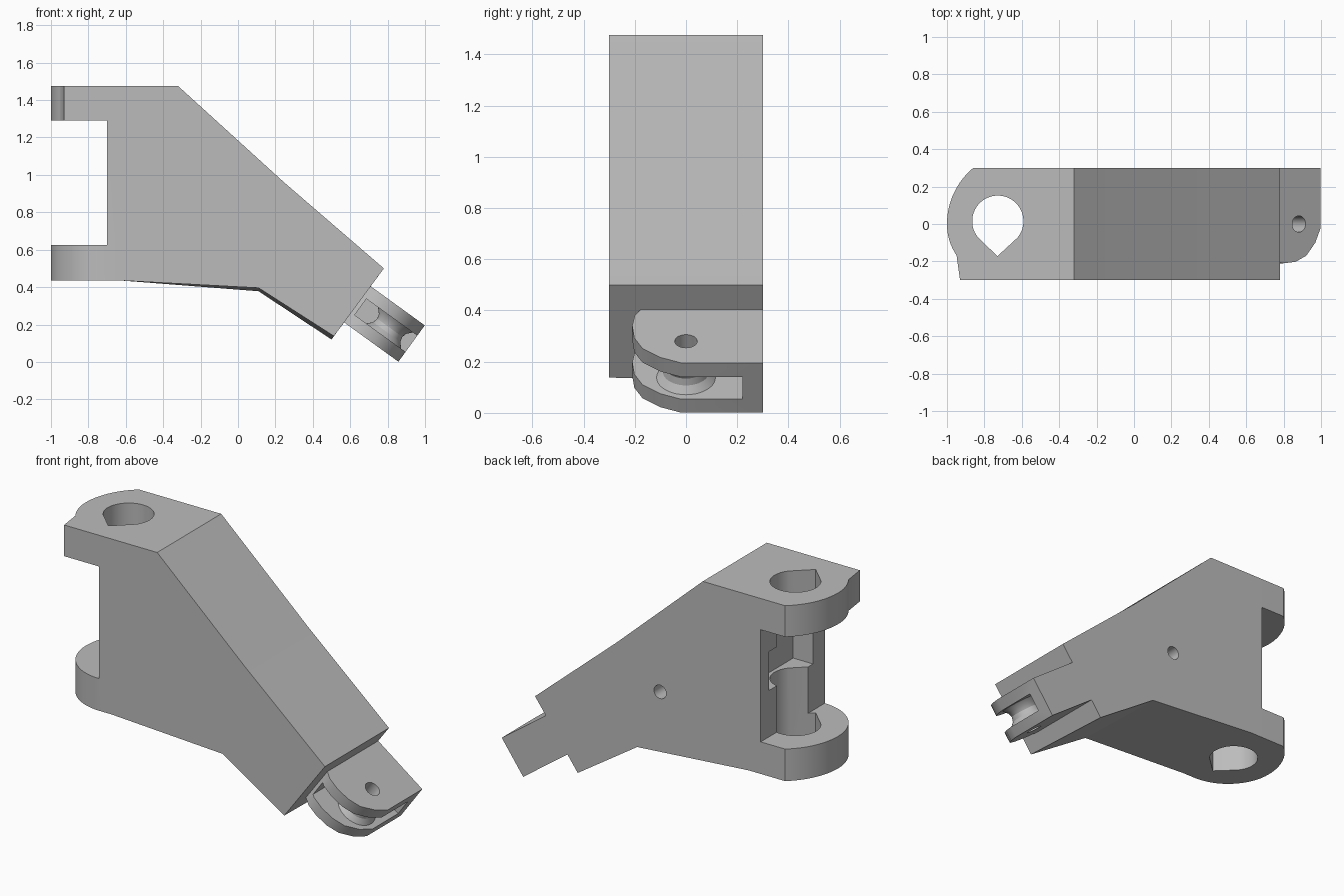
import bpy, bmesh, math
from mathutils import Matrix, Vector

cube = bpy.data.objects.get("Cube")
if cube:
    bpy.data.objects.remove(cube, do_unlink=True)

GREY = (0.5, 0.5, 0.5, 1)
mat = bpy.data.materials.new("plain grey")
mat.use_nodes = True
mat.diffuse_color = GREY
bsdf = next(n for n in mat.node_tree.nodes if n.type == "BSDF_PRINCIPLED")
bsdf.inputs["Base Color"].default_value = GREY


def finish(name, bm, matrix):
    """Turn a bmesh into an object, placed by the matrix."""
    bm.transform(matrix)
    bmesh.ops.recalc_face_normals(bm, faces=bm.faces)
    mesh = bpy.data.meshes.new(name)
    bm.to_mesh(mesh)
    bm.free()
    mesh.materials.append(mat)
    obj = bpy.data.objects.new(name, mesh)
    bpy.context.collection.objects.link(obj)
    return obj


def prism(name, outline, low, high, matrix=Matrix()):
    """Extrude a flat outline along its local third axis."""
    bm = bmesh.new()
    rings = [[bm.verts.new((a, b, h)) for a, b in outline] for h in (low, high)]
    bm.faces.new(rings[0])
    bm.faces.new(rings[1])
    n = len(outline)
    for i in range(n):
        j = (i + 1) % n
        bm.faces.new((rings[0][i], rings[0][j], rings[1][j], rings[1][i]))
    return finish(name, bm, matrix)


def lathe(name, profile, matrix):
    """Revolve (radius, height) points round the local third axis."""
    bm = bmesh.new()
    verts = [bm.verts.new((r, 0, h)) for r, h in profile]
    edges = [bm.edges.new(pair) for pair in zip(verts, verts[1:])]
    bmesh.ops.spin(bm, geom=verts + edges, cent=(0, 0, 0), axis=(0, 0, 1),
                   angle=math.tau, steps=40, use_duplicate=False)
    bmesh.ops.remove_doubles(bm, verts=bm.verts, dist=1e-5)
    return finish(name, bm, matrix)


def arc(cx, cy, r, start, end, steps=16):
    angles = [math.radians(start + (end - start) * i / steps) for i in range(steps + 1)]
    return [(cx + r * math.cos(a), cy + r * math.sin(a)) for a in angles]


def box(x0, x1, y0, y1):
    return [(x0, y0), (x1, y0), (x1, y1), (x0, y1)]


def combine(target, other, operation):
    """Apply a boolean and discard the second part."""
    mod = target.modifiers.new(operation.lower(), "BOOLEAN")
    mod.operation = operation
    mod.solver = "EXACT"
    mod.object = other
    bpy.context.view_layer.update()
    with bpy.context.temp_override(object=target, active_object=target):
        bpy.ops.object.modifier_apply(modifier=mod.name)
    bpy.data.objects.remove(other, do_unlink=True)


# Main body: side profile extruded across the depth
SIDE = Matrix(((1, 0, 0, 0), (0, 0, 1, 0), (0, 1, 0, 0), (0, 0, 0, 1)))
profile = [(-0.7, 1.475), (-0.32, 1.475), (0.25, 0.957), (0.78, 0.5),
           (0.5, 0.12), (0.11, 0.378), (-0.62, 0.435), (-0.7, 0.435)]
body = prism("bracket_body", profile, -0.3, 0.3, SIDE)
# Lower edges rise a little toward the front
for v in body.data.vertices:
    if v.co.y < 0 and v.co.z < 0.4:
        v.co += Vector((0.013 if v.co.x > 0.3 else 0, 0, 0.018))

# Upper and lower hinge lugs
back_arc = arc(-0.61, 0, 0.39, 129.8, 180)
root = [(-0.65, -0.3), (-0.65, 0.3)]
upper = root + back_arc + arc(-0.7, 0, 0.3, 180, 214)[1:] + [(-0.93, -0.3)]
lower = root + back_arc + arc(-0.7, 0, 0.3, 180, 270)[1:]
combine(body, prism("upper_lug", upper, 1.29, 1.475), "UNION")
combine(body, prism("lower_lug", lower, 0.435, 0.625), "UNION")

# Teardrop bore through both lugs, side pocket and blind hole
teardrop = arc(-0.728, 0.015, 0.137, -40, 220, 36) + [(-0.73, -0.172)]
combine(body, prism("bore_cutter", teardrop, 0.3, 1.6), "DIFFERENCE")
combine(body, prism("pocket_cutter", box(-0.75, -0.57, -0.19, 0.22), 0.9, 1.13), "DIFFERENCE")
combine(body, prism("side_hole_cutter", arc(-0.04, 0.745, 0.04, 0, 345, 23),
                    0.1, 0.35, SIDE), "DIFFERENCE")

# Tilted clevis: local axes run outward, across the depth, and downward
TILT = Matrix(((0.81, 0, -0.586, 0.702), (0, 1, 0, 0),
               (-0.586, 0, -0.81, 0.41), (0, 0, 0, 1)))
plate = [(-0.06, 0.3), (-0.06, -0.17), (0, -0.17), (0.05, -0.2), (0.12, -0.21),
         (0.2, -0.202), (0.27, -0.17), (0.33, -0.1), (0.366, -0.02), (0.366, 0.3)]
fork = prism("clevis", plate, 0, 0.24, TILT)
combine(fork, prism("slot_cutter", box(0.03, 0.5, -0.4, 0.22), 0.068, 0.175, TILT), "DIFFERENCE")

# Waisted spool between the plates, then the pin hole
PIN = TILT @ Matrix.Translation((0.222, 0, 0))
spool = [(0, 0.05), (0.115, 0.05), (0.115, 0.068), (0.09, 0.095), (0.083, 0.12),
         (0.09, 0.148), (0.115, 0.175), (0.115, 0.19), (0, 0.19)]
combine(fork, lathe("spool", spool, PIN), "UNION")
combine(fork, prism("pin_hole_cutter", arc(0, 0, 0.044, 0, 345, 23), -0.1, 0.4, PIN), "DIFFERENCE")

# Smooth the curved walls, keep the edges crisp
bpy.ops.object.select_all(action="DESELECT")
for part in (body, fork):
    part.select_set(True)
bpy.context.view_layer.objects.active = body
bpy.ops.object.shade_smooth_by_angle(angle=math.radians(28))
